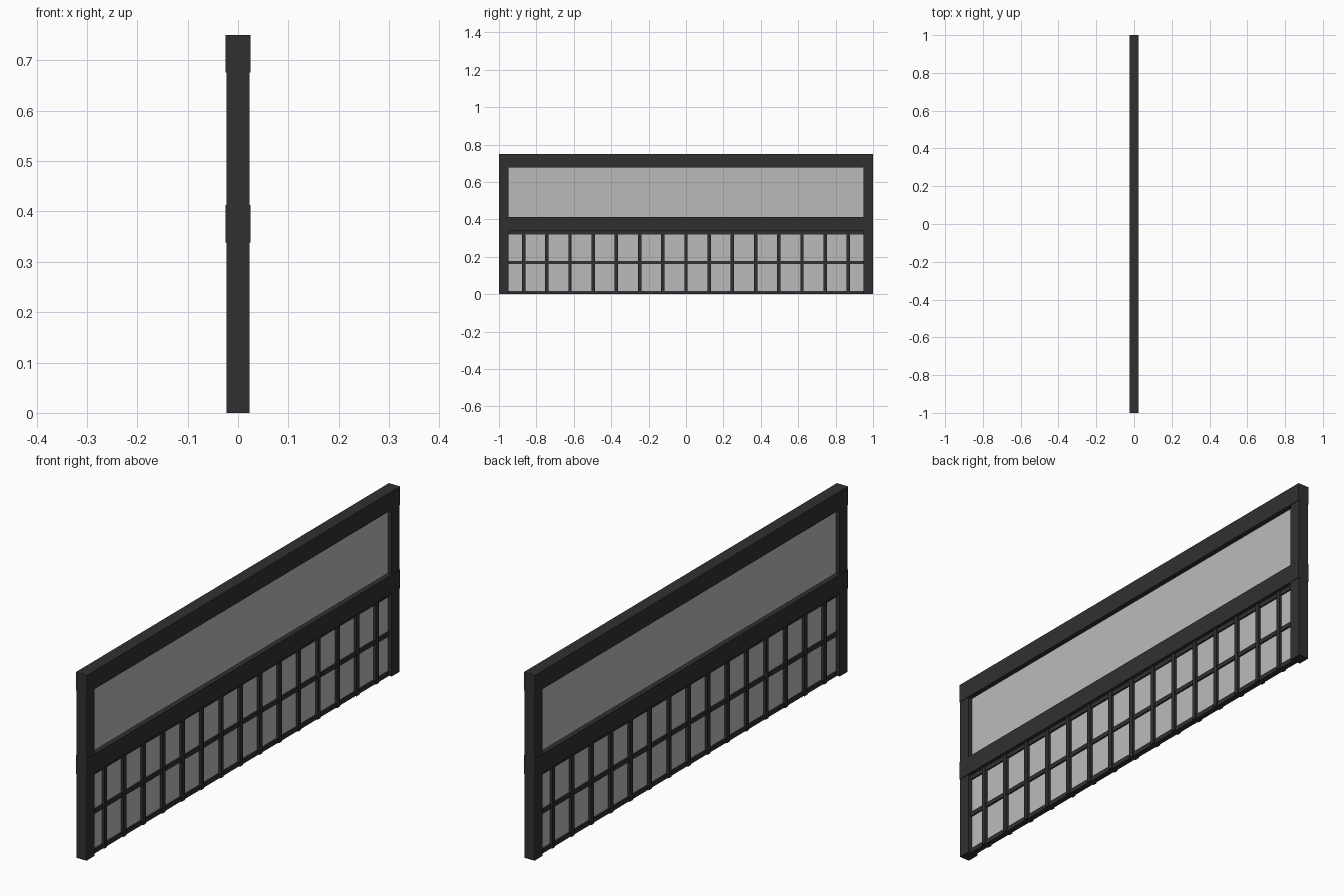
import bpy

if "Cube" in bpy.data.objects:
    bpy.data.objects.remove(bpy.data.objects["Cube"])


def material(name, color):
    m = bpy.data.materials.new(name)
    m.diffuse_color = color
    m.use_nodes = True
    m.node_tree.nodes["Principled BSDF"].inputs["Base Color"].default_value = m.diffuse_color
    return m


DARK = material("dark_frame", (0.03, 0.03, 0.03, 1))
GLASS = material("glass", (0.5, 0.5, 0.5, 0.7))


def box(name, half_depth, y0, y1, z0, z1, mat=DARK):
    """Box centred on x = 0 spanning the given y and z ranges."""
    bpy.ops.mesh.primitive_cube_add(size=1, location=(0, (y0 + y1) / 2, (z0 + z1) / 2))
    ob = bpy.context.object
    ob.name = name
    ob.scale = (2 * half_depth, y1 - y0, z1 - z0)
    bpy.ops.object.transform_apply(location=False, rotation=False, scale=True)
    ob.data.materials.append(mat)
    return ob


INNER = 0.95          # inside face of the end posts
MID_LOW, MID_HIGH = 0.338, 0.413
TOP_LOW, TOP_HIGH = 0.676, 0.75

# Thick rails running the full length
box("top_rail", 0.025, -1, 1, TOP_LOW, TOP_HIGH)
box("middle_rail", 0.025, -1, 1, MID_LOW, MID_HIGH)

# End posts, between the rails
for side, y0, y1 in (("left", -1, -INNER), ("right", INNER, 1)):
    box(side + "_lower_post", 0.0225, y0, y1, 0, MID_LOW)
    box(side + "_upper_post", 0.0225, y0, y1, MID_HIGH, TOP_LOW)

# Thin horizontal bars of the lower lattice
BAR = 0.018
for name, z in (("bottom", 0), ("centre", 0.16), ("upper", MID_LOW - BAR)):
    box(name + "_lattice_bar", 0.011, -INNER, INNER, z, z + BAR)

# Vertical bars of the lower lattice
for i in range(-7, 8):
    y = i * 0.124
    box("vertical_lattice_bar", 0.016, y - BAR / 2, y + BAR / 2, 0, MID_LOW)

# Glass panes
box("upper_glass", 0.005, -INNER, INNER, MID_HIGH, TOP_LOW, GLASS)
box("lower_glass", 0.005, -INNER, INNER, 0.009, MID_LOW, GLASS)
